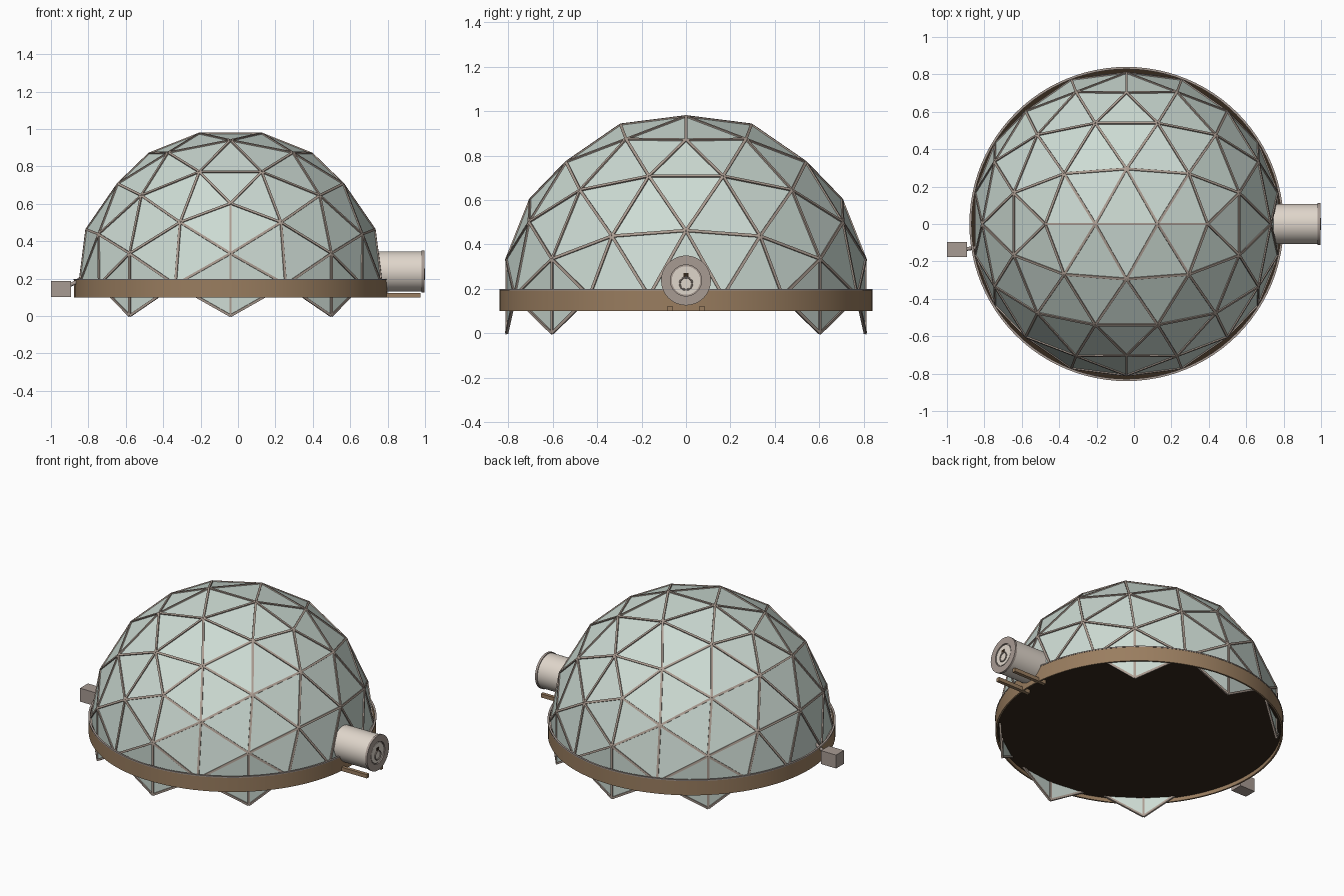
import bpy, bmesh, math
from mathutils import Vector, Matrix
from itertools import combinations

if "Cube" in bpy.data.objects:
    bpy.data.objects.remove(bpy.data.objects["Cube"])

CX, CZ, R = -0.04, 0.168, 0.824        # dome centre and radius
CENTRE = Vector((CX, 0, CZ))


def mat(name, rgb):
    m = bpy.data.materials.new(name)
    m.diffuse_color = (*rgb, 1)
    m.use_nodes = True
    m.node_tree.nodes["Principled BSDF"].inputs["Base Color"].default_value = m.diffuse_color
    return m


GLASS = mat("pale green panel", (0.61, 0.71, 0.655))
METAL = mat("warm grey metal", (0.39, 0.325, 0.29))
STRUT = mat("strut taupe", (0.41, 0.335, 0.285))
BROWN = mat("brown", (0.32, 0.205, 0.115))
CREAM = mat("cream", (0.74, 0.67, 0.595))
DARK = mat("dark floor", (0.036, 0.021, 0.012))


def finish(bm, name, material, smooth=False):
    me = bpy.data.meshes.new(name)
    bm.to_mesh(me)
    bm.free()
    me.materials.append(material)
    ob = bpy.data.objects.new(name, me)
    bpy.context.collection.objects.link(ob)
    if smooth:
        bpy.context.view_layer.objects.active = ob
        ob.select_set(True)
        bpy.ops.object.shade_smooth_by_angle(angle=math.radians(35))
        ob.select_set(False)
    return ob


def rod(name, a, b, r, material, sides=40):
    """Closed cylinder between two points."""
    bm = bmesh.new()
    a, b = Vector(a), Vector(b)
    d = b - a
    bmesh.ops.create_cone(bm, cap_ends=True, segments=sides, radius1=r,
                          radius2=r, depth=d.length)
    q = d.to_track_quat('Z', 'Y')
    for v in bm.verts:
        v.co = q @ v.co + (a + b) / 2
    return finish(bm, name, material, True)


def box(name, lo, hi, material):
    bm = bmesh.new()
    bmesh.ops.create_cube(bm, size=1)
    for v in bm.verts:
        v.co = Vector([(l + h) / 2 + c * (h - l) for l, h, c in zip(lo, hi, v.co)])
    return finish(bm, name, material)


def lathe(name, profile, origin, axis, material, sides):
    """Spin a closed (radius, height) profile around an axis."""
    bm = bmesh.new()
    q = Vector(axis).to_track_quat('Z', 'Y')
    rings = [[bm.verts.new(q @ Vector((r * math.cos(2 * math.pi * i / sides),
                                       r * math.sin(2 * math.pi * i / sides), h)) + Vector(origin))
              for i in range(sides)] for r, h in profile]
    for k in range(len(rings)):
        a, b = rings[k], rings[(k + 1) % len(rings)]
        for i in range(sides):
            j = (i + 1) % sides
            bm.faces.new((a[i], a[j], b[j], b[i]))
    bmesh.ops.recalc_face_normals(bm, faces=bm.faces)
    return finish(bm, name, material, True)


# geodesic shell: edge-up icosahedron, each face split in three, lower part removed
phi = (1 + 5 ** 0.5) / 2
corners = []
for s in (1, -1):
    for t in (1, -1):
        corners += [Vector((s, 0, t * phi)), Vector((0, s * phi, t)), Vector((s * phi, t, 0))]
bm = bmesh.new()
N = 3
for A, B, C in combinations(corners, 3):
    if max((A - B).length, (B - C).length, (A - C).length) > 2.01:
        continue
    if (B - A).cross(C - A).dot(A) < 0:
        B, C = C, B

    def point(i, j):
        return (A + (B - A) * i / N + (C - A) * j / N).normalized()

    for i in range(N):
        for j in range(N - i):
            tris = [((i, j), (i + 1, j), (i, j + 1))]
            if i + j < N - 1:
                tris.append(((i + 1, j), (i + 1, j + 1), (i, j + 1)))
            for tri in tris:
                pts = [point(*p) for p in tri]
                if min(p.z for p in pts) > -0.21:
                    bm.faces.new([bm.verts.new(p * R + CENTRE) for p in pts])
bmesh.ops.remove_doubles(bm, verts=bm.verts, dist=0.001)
edges = [(e.verts[0].co.copy(), e.verts[1].co.copy()) for e in bm.edges]
finish(bm, "dome_panels", GLASS)

# square struts along every panel edge, flat side facing outward
bm = bmesh.new()
for a, b in edges:
    mid = (a + b) / 2
    along = (b - a).normalized()
    out = (mid - CENTRE).normalized()
    frame = Matrix((along, out.cross(along), out)).transposed()
    size = Vector(((b - a).length, 0.013, 0.012))
    for v in bmesh.ops.create_cube(bm, size=1)["verts"]:
        v.co = frame @ (v.co * size) + mid
finish(bm, "dome_struts", STRUT)

# foundation ring, thin metal lip and floor
lathe("base_ring", [(0.828, 0.10), (0.838, 0.10), (0.838, 0.193), (0.828, 0.193)],
      (CX, 0, 0), (0, 0, 1), BROWN, 96)
lathe("ring_lip", [(0.828, 0.192), (0.840, 0.192), (0.840, 0.199), (0.828, 0.199)],
      (CX, 0, 0), (0, 0, 1), METAL, 96)
rod("floor", (CX, 0, 0.124), (CX, 0, 0.140), 0.828, DARK, 96)

# airlock tunnel with end flange and hatch
AZ = 0.238
X = (1, 0, 0)
rod("airlock_tunnel", (0.70, 0, AZ), (0.985, 0, AZ), 0.107, CREAM, 48)
lathe("airlock_flange", [(0.07, 0.0), (0.112, 0.0), (0.112, 0.014), (0.07, 0.014)],
      (0.982, 0, AZ), X, METAL, 48)
rod("hatch_plate", (0.975, 0, AZ), (0.988, 0, AZ), 0.072, METAL, 40)
rod("hatch_door", (0.98, 0, AZ), (0.993, 0, AZ), 0.064, CREAM, 40)
lathe("hatch_wheel", [(0.028 + 0.004 * math.cos(k * math.pi / 4), 0.004 * math.sin(k * math.pi / 4))
                      for k in range(8)], (0.996, 0, AZ - 0.014), X, METAL, 28)
box("hatch_window", (0.985, -0.011, AZ + 0.014), (0.997, 0.011, AZ + 0.034), DARK)

# support rails under the airlock
for s, side in ((1, "back"), (-1, "front")):
    box("rail_" + side, (0.74, s * 0.072 - 0.011, 0.10), (0.975, s * 0.072 + 0.011, 0.124), BROWN)

# outside utility box with pipe into the dome
box("utility_box", (-1.0, -0.177, 0.102), (-0.892, -0.097, 0.188), METAL)
rod("utility_pipe_low", (-0.90, -0.135, 0.165), (-0.872, -0.13, 0.178), 0.010, METAL, 12)
rod("utility_pipe_high", (-0.876, -0.131, 0.174), (-0.83, -0.125, 0.210), 0.010, METAL, 12)
